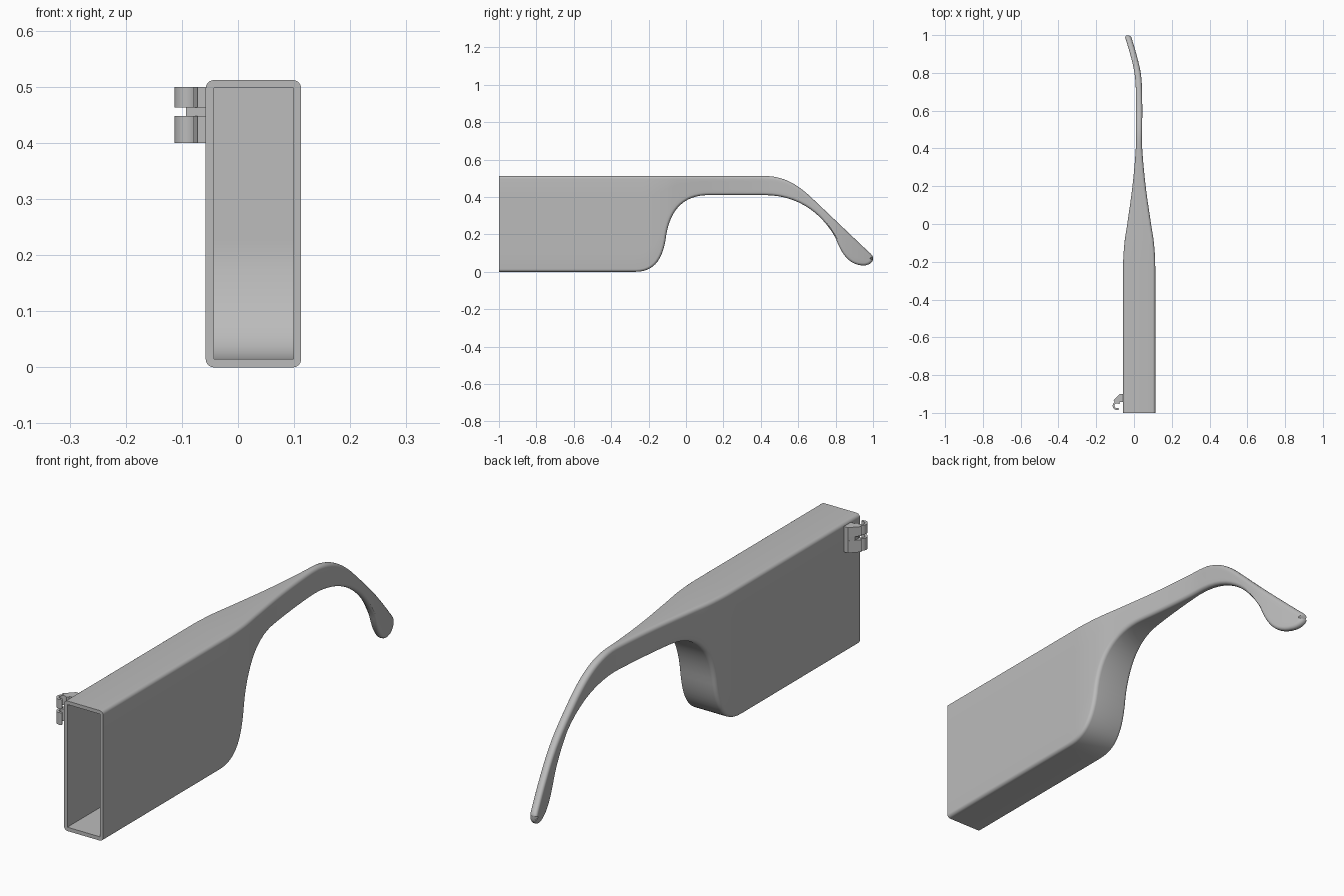
import bpy, bmesh, math
from mathutils import Vector
from mathutils.geometry import interpolate_bezier

cube = bpy.data.objects.get("Cube")
if cube:
    bpy.data.objects.remove(cube, do_unlink=True)

grey = bpy.data.materials.new("plain_grey")
grey.use_nodes = True
grey.diffuse_color = (0.5, 0.5, 0.5, 1)
grey.node_tree.nodes["Principled BSDF"].inputs["Base Color"].default_value = (0.5, 0.5, 0.5, 1)


def finish(bm, name):
    bmesh.ops.recalc_face_normals(bm, faces=bm.faces)
    mesh = bpy.data.meshes.new(name)
    bm.to_mesh(mesh)
    bm.free()
    mesh.materials.append(grey)
    obj = bpy.data.objects.new(name, mesh)
    bpy.context.collection.objects.link(obj)
    return obj


def smooth(obj):
    bpy.ops.object.select_all(action='DESELECT')
    obj.select_set(True)
    bpy.context.view_layer.objects.active = obj
    bpy.ops.object.shade_smooth_by_angle(angle=math.radians(35))


def chain(start, segments, n=14):
    """Join Bezier segments; a single point means a straight segment."""
    pts, p = [Vector(start)], Vector(start)
    for seg in segments:
        seg = [Vector(s) for s in seg]
        end = seg[-1]
        h1, h2 = seg[:2] if len(seg) == 3 else (p.lerp(end, 1 / 3), p.lerp(end, 2 / 3))
        pts += interpolate_bezier(p, h1, h2, end, n + 1)[1:]
        p = end
    return [Vector((q[0], q[1])) for q in pts]


def ramp(keys, y):
    """Smooth interpolation through (y, value) keys."""
    if y <= keys[0][0]:
        return keys[0][1]
    for i in range(len(keys) - 1):
        (y0, v0), (y1, v1) = keys[i], keys[i + 1]
        if y <= y1:
            slopes = []
            for j in (i, i + 1):
                a, b = keys[max(j - 1, 0)], keys[min(j + 1, len(keys) - 1)]
                edge = j in (0, len(keys) - 1)
                slopes.append(0 if edge and j == 0 else (b[1] - a[1]) / (b[0] - a[0]))
            t, d = (y - y0) / (y1 - y0), y1 - y0
            return ((2*t**3 - 3*t*t + 1) * v0 + (t**3 - 2*t*t + t) * d * slopes[0]
                    + (3*t*t - 2*t**3) * v1 + (t**3 - t*t) * d * slopes[1])
    return keys[-1][1]


def prism(outline, z0, z1, name):
    bm = bmesh.new()
    face = bm.faces.new([bm.verts.new((x, y, z0)) for x, y in outline])
    up = bmesh.ops.extrude_face_region(bm, geom=[face])["geom"]
    bmesh.ops.translate(bm, vec=(0, 0, z1 - z0),
                        verts=[v for v in up if isinstance(v, bmesh.types.BMVert)])
    return finish(bm, name)


# Side outline of the temple arm, upper and lower edges in (y, z)
top = chain((-1, .512), [[(-.27, .512)], [(-.1, .512)], [(.12, .512)], [(.42, .512)],
                         [(.53, .512), (.6, .46), (.66, .407)], [(.96, .122)],
                         [(.98, .103), (.996, .092), (.999, .08)]])
bottom = chain((-1, 0), [[(-.27, 0)], [(-.16, 0), (-.12, .08), (-.105, .2)],
                         [(-.08, .345), (0, .41), (.12, .41)], [(.42, .41)],
                         [(.62, .41), (.74, .29), (.8, .18)],
                         [(.83, .1), (.87, .034), (.95, .034)],
                         [(.975, .034), (.997, .048), (.999, .064)]])

# Width and sideways bend along the length
half_keys = [(-.22, .085), (-.1, .078), (0, .063), (.2, .035), (.4, .017), (.5, .0165), (1, .0165)]
mid_keys = [(-.2, .0275), (.4, .0265), (.7, .0265), (.8, .019), (.9, -.004), (1, -.034)]


def normals(pts, sign):
    out = []
    for i in range(len(pts)):
        d = pts[min(i + 1, len(pts) - 1)] - pts[max(i - 1, 0)]
        out.append(Vector((d.y, -d.x)).normalized() * sign)
    return out


# Temple arm: rounded sections lofted from the front end to the tip
bm = bmesh.new()
ARC, MID = 6, 5
rings = []
for t, nt, b, nb in zip(top, normals(top, 1), bottom, normals(bottom, -1)):
    ring = []

    def add(p, side, pull):
        c, h = ramp(mid_keys, p.x), ramp(half_keys, p.x)
        ring.append(bm.verts.new((c + side * (h - pull), p.x, p.y)))

    r = .0145
    steps = [math.pi / 2 * k / ARC for k in range(ARC + 1)]
    for side, order in ((1, 1), (-1, -1)):
        ti, bi = t + nt * r, b + nb * r
        column = [(t + nt * r * (1 - math.cos(a)), r * (1 - math.sin(a))) for a in steps]
        column += [(ti.lerp(bi, k / MID), 0) for k in range(1, MID)]
        column += [(b + nb * r * (1 - math.cos(a)), r * (1 - math.sin(a))) for a in steps[::-1]]
        for p, pull in column[::order]:
            add(p, side, pull)
    rings.append(ring)
for r0, r1 in zip(rings, rings[1:]):
    for i in range(len(r0)):
        j = (i + 1) % len(r0)
        bm.faces.new((r0[i], r0[j], r1[j], r1[i]))
bm.faces.new(rings[0])
bm.faces.new(rings[-1])
arm = finish(bm, "temple_arm")

# Hollow pocket open at the front, with a curved floor at its back
pocket = chain((-1.05, .498), [[(-1.05, .015)], [(-.27, .015)],
                               [(-.18, .015), (-.14, .09), (-.125, .2)], [(-.12, .498)]], 12)
bm = bmesh.new()
face = bm.faces.new([bm.verts.new((-.043, p.x, p.y)) for p in pocket])
moved = bmesh.ops.extrude_face_region(bm, geom=[face])["geom"]
bmesh.ops.translate(bm, vec=(.142, 0, 0), verts=[v for v in moved if isinstance(v, bmesh.types.BMVert)])
cutter = finish(bm, "pocket_cutter")
cutter.hide_render = True
cut = arm.modifiers.new("pocket", 'BOOLEAN')
cut.operation, cut.solver, cut.object = 'DIFFERENCE', 'EXACT', cutter
bpy.context.view_layer.objects.active = arm
bpy.ops.object.modifier_apply(modifier="pocket")
bpy.data.objects.remove(cutter, do_unlink=True)
smooth(arm)

# Hinge: two open hooks on slanted lugs, joined by a short web
cx, cy = -.09, -.962
angles = [math.radians(-60 - 260 * k / 20) for k in range(21)]
hook = [(cx + .023 * math.cos(a), cy + .023 * math.sin(a)) for a in angles]
hook += [(cx + .013 * math.cos(a), cy + .013 * math.sin(a)) for a in angles[::-1]]
lug = [(-.055, -.9), (-.075, -.9), (-.109, -.935), (-.1, -.943), (-.055, -.943)]
web = [(-.055, -.9), (-.075, -.9), (-.093, -.92), (-.093, -.94), (-.055, -.94)]
for label, z0, z1 in (("upper", .463, .5), ("lower", .4, .448)):
    smooth(prism(hook, z0, z1, label + "_hinge_hook"))
    prism(lug, z0, z1, label + "_hinge_lug")
prism(web, .44, .47, "hinge_web")
